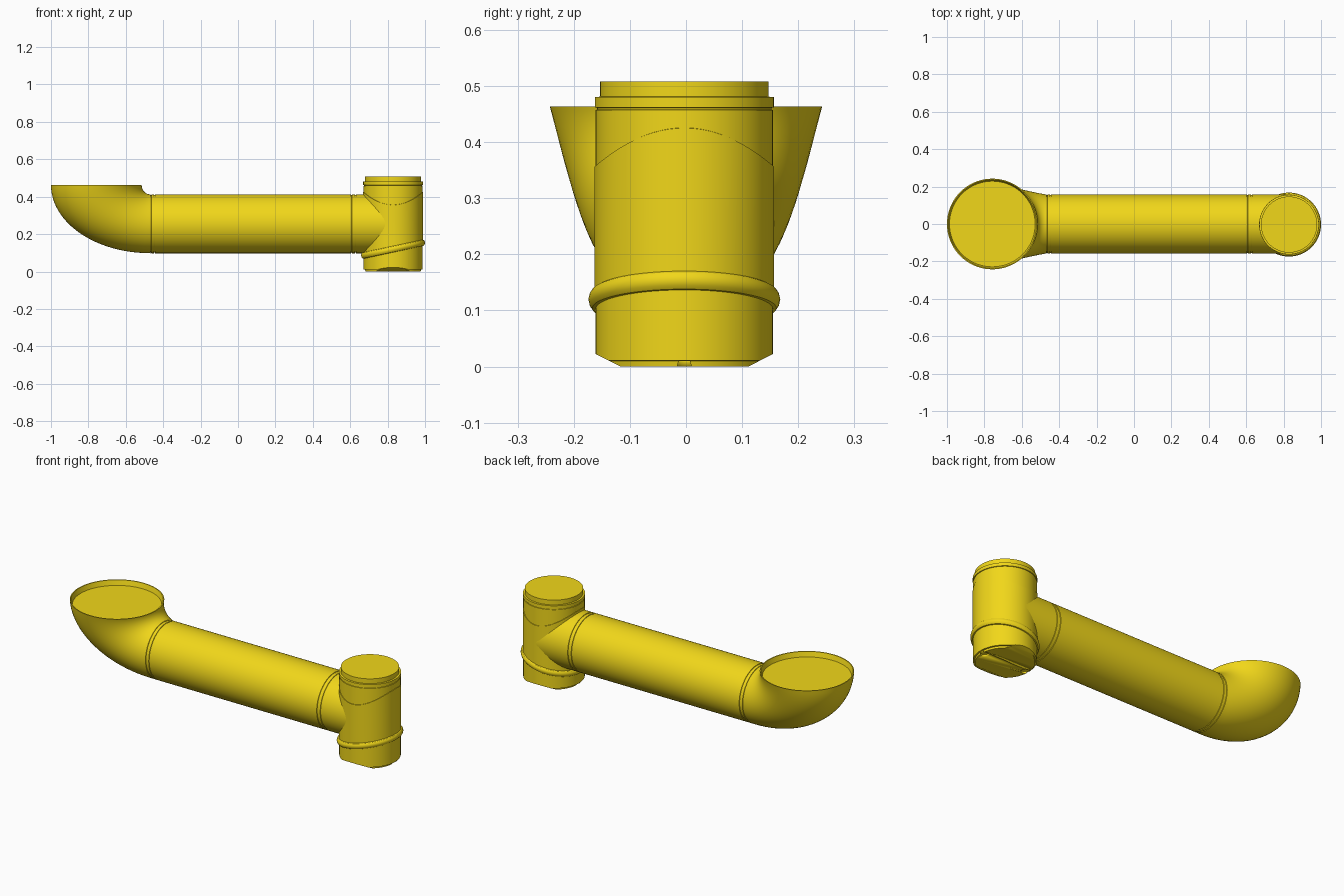
import bpy, bmesh
from math import sin, cos, pi
from mathutils import Vector

if "Cube" in bpy.data.objects:
    bpy.data.objects.remove(bpy.data.objects["Cube"])

N = 72
CX, CY = 0.829, -0.003      # axis of the upright
PZ, PR = 0.257, 0.1575      # height and radius of the horizontal pipe

mat = bpy.data.materials.new("yellow_plastic")
mat.diffuse_color = (0.88, 0.68, 0.01, 1)
mat.use_nodes = True
mat.node_tree.nodes["Principled BSDF"].inputs["Base Color"].default_value = mat.diffuse_color


def finish(bm, name):
    bmesh.ops.recalc_face_normals(bm, faces=bm.faces)
    me = bpy.data.meshes.new(name)
    bm.to_mesh(me)
    bm.free()
    ob = bpy.data.objects.new(name, me)
    bpy.context.collection.objects.link(ob)
    me.materials.append(mat)
    bpy.ops.object.select_all(action='DESELECT')
    ob.select_set(True)
    bpy.context.view_layer.objects.active = ob
    bpy.ops.object.shade_smooth_by_angle(angle=0.55)
    return ob


def loft(rings, caps=True, closed=False):
    """Skin a list of point rings."""
    bm = bmesh.new()
    vs = [[bm.verts.new(p) for p in r] for r in rings]
    pairs = list(zip(vs, vs[1:])) + ([(vs[-1], vs[0])] if closed else [])
    for a, b in pairs:
        for i in range(N):
            j = (i + 1) % N
            bm.faces.new((a[i], a[j], b[j], b[i]))
    if caps:
        bm.faces.new(vs[0])
        bm.faces.new(vs[-1])
    return bm


def angles():
    return [2 * pi * i / N for i in range(N)]


def upright_ring(r, z):
    """Ring round the upright; z may be a function of the angle."""
    return [(CX + r * cos(a), CY + r * sin(a), z(a) if callable(z) else z) for a in angles()]


def pipe_ring(x, r):
    return [(x, r * cos(a), PZ + r * sin(a)) for a in angles()]


# horizontal pipe with a pair of fine seam grooves at each end
prof = [(-0.47, PR)]
for x in (-0.466, -0.446, 0.606, 0.628):
    prof += [(x - 0.003, PR), (x - 0.002, PR - 0.003), (x + 0.002, PR - 0.003), (x + 0.003, PR)]
prof.append((CX, PR))
finish(loft([pipe_ring(*p) for p in prof]), "horizontal_pipe")

# elbow flaring into an open bowl, with a recessed flat disc inside the rim
bx, bz, br = -0.7575, 0.465, 0.2425
rings = [[(bx - r * cos(a), r * sin(a), z) for a in angles()]
         for r, z in ((0.229, 0.437), (0.237, bz))]
steps = 24
for k in range(steps + 1):
    t = k / steps
    c, s = cos(t * pi / 2), sin(t * pi / 2)
    outer = Vector((-0.47 - 0.53 * c, 0, bz - 0.365 * s))
    inner = Vector((-0.47 - 0.045 * c, 0, bz - 0.0505 * s))
    mid, half = (outer + inner) / 2, (outer - inner) / 2
    w = br + (PR - br) * t
    rings.append([mid + half * cos(a) + Vector((0, w * sin(a), 0)) for a in angles()])
finish(loft(rings), "elbow_bowl")


# upright body, with its underside sloped off at front and back
bm = loft([upright_ring(r, z) for r, z in (
    (0.148, 0.002), (0.150, 0.012), (0.158, 0.013), (0.158, 0.459),
    (0.1555, 0.460), (0.1555, 0.463), (0.1595, 0.464), (0.1595, 0.482),
    (0.150, 0.483), (0.150, 0.510))])
for s in (-1, 1):
    res = bmesh.ops.bisect_plane(bm, geom=bm.verts[:] + bm.edges[:] + bm.faces[:],
                                 plane_co=(CX, CY + s * 0.114, 0.002),
                                 plane_no=(0, s * 0.45, -0.893), clear_outer=True)
    bmesh.ops.holes_fill(bm, edges=[e for e in bm.edges if e.is_boundary], sides=0)
body = finish(bm, "upright_body")

# screw recesses under the upright
bm = bmesh.new()
for s in (-1, 1):
    res = bmesh.ops.create_cone(bm, cap_ends=True, segments=24, radius1=0.021,
                                radius2=0.021, depth=0.04)
    bmesh.ops.translate(bm, verts=res["verts"], vec=(CX + s * 0.131, CY, -0.008))
cutter = finish(bm, "screw_recess_cutter")
cutter.hide_render = True
cutter.hide_viewport = True
cut = body.modifiers.new("screw_recesses", 'BOOLEAN')
cut.operation = 'DIFFERENCE'
cut.solver = 'EXACT'
cut.object = cutter


# slanted line of the collar, and saddle-shaped line of the sleeve
def slant(a):
    return 0.122 + 0.034 * cos(a)


def saddle(a):
    return 0.358 + 0.069 * cos(a) ** 2


# thin sleeve between collar and saddle seam
finish(loft([upright_ring(0.156, slant), upright_ring(0.1602, slant),
             upright_ring(0.1602, saddle), upright_ring(0.156, lambda a: saddle(a) + 0.001)],
            caps=False, closed=True), "tee_sleeve")

# slanted raised collar with a rounded section
collar = [(0.156, -0.018), (0.164, -0.016), (0.169, -0.009), (0.171, 0.0),
          (0.169, 0.008), (0.165, 0.014), (0.156, 0.018)]
finish(loft([upright_ring(r, lambda a, d=d: slant(a) + d) for r, d in collar],
            caps=False, closed=True), "slanted_collar")

# shift the whole model down onto the ground plane
for ob in bpy.data.objects:
    ob.location.z -= 0.002
